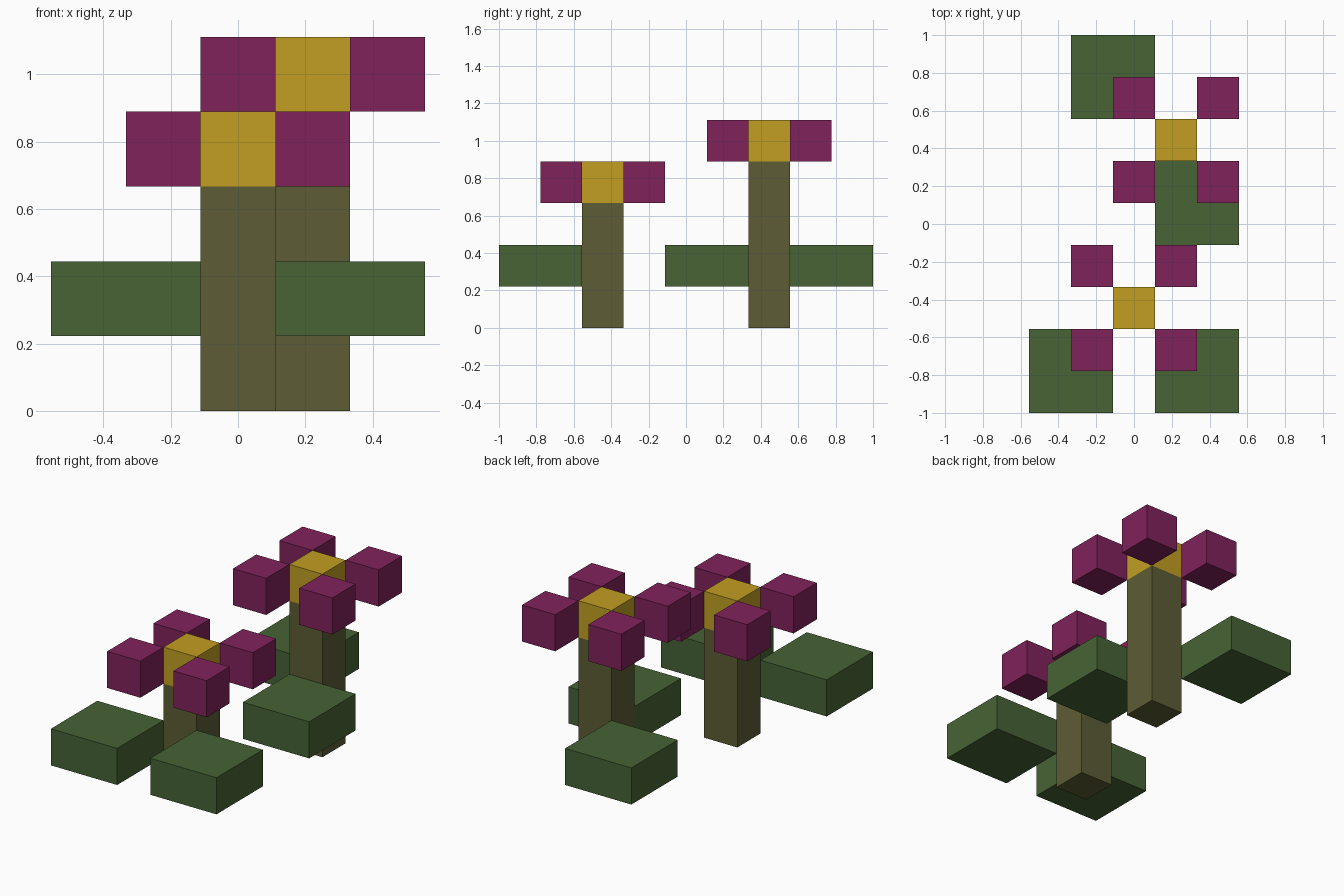
import bpy

if "Cube" in bpy.data.objects:
    bpy.data.objects.remove(bpy.data.objects["Cube"])

U = 2 / 9  # one block


def material(name, rgb):
    def lin(c):
        c /= 255
        return c / 12.92 if c <= 0.04045 else ((c + 0.055) / 1.055) ** 2.4
    m = bpy.data.materials.new(name)
    m.diffuse_color = (*[lin(c) for c in rgb], 1)
    m.use_nodes = True
    m.node_tree.nodes["Principled BSDF"].inputs["Base Color"].default_value = m.diffuse_color
    return m


PETAL = material("magenta petal", (128, 34, 91))
CENTRE = material("golden yellow", (194, 159, 34))
LEAF = material("leaf green", (71, 99, 53))
STEM = material("olive stem", (93, 93, 54))


def box(name, mat, x, y, z, w, d, h):
    """Box centred on x, y with its base at z, all in blocks."""
    bpy.ops.mesh.primitive_cube_add(size=1, location=(x * U, y * U, (z + h / 2) * U))
    ob = bpy.context.object
    ob.name = name
    ob.scale = (w * U, d * U, h * U)
    bpy.ops.object.transform_apply(location=False, rotation=False, scale=True)
    ob.data.materials.append(mat)


def flower(name, x, y, height, leaves):
    box(name + "_stem", STEM, x, y, 0, 1, 1, height)
    box(name + "_centre", CENTRE, x, y, height, 1, 1, 1)
    # four petals touching the centre at its corners
    for sx in (-1, 1):
        for sy in (-1, 1):
            box(name + "_petal", PETAL, x + sx, y + sy, height, 1, 1, 1)
    # flat leaves beside the stem
    for dx, dy in leaves:
        box(name + "_leaf", LEAF, x + dx, y + dy, 1, 2, 2, 1)


flower("short_flower", 0, -2, 3, [(-1.5, -1.5), (1.5, -1.5)])
flower("tall_flower", 1, 2, 4, [(-1.5, 1.5), (0.5, -1.5)])
